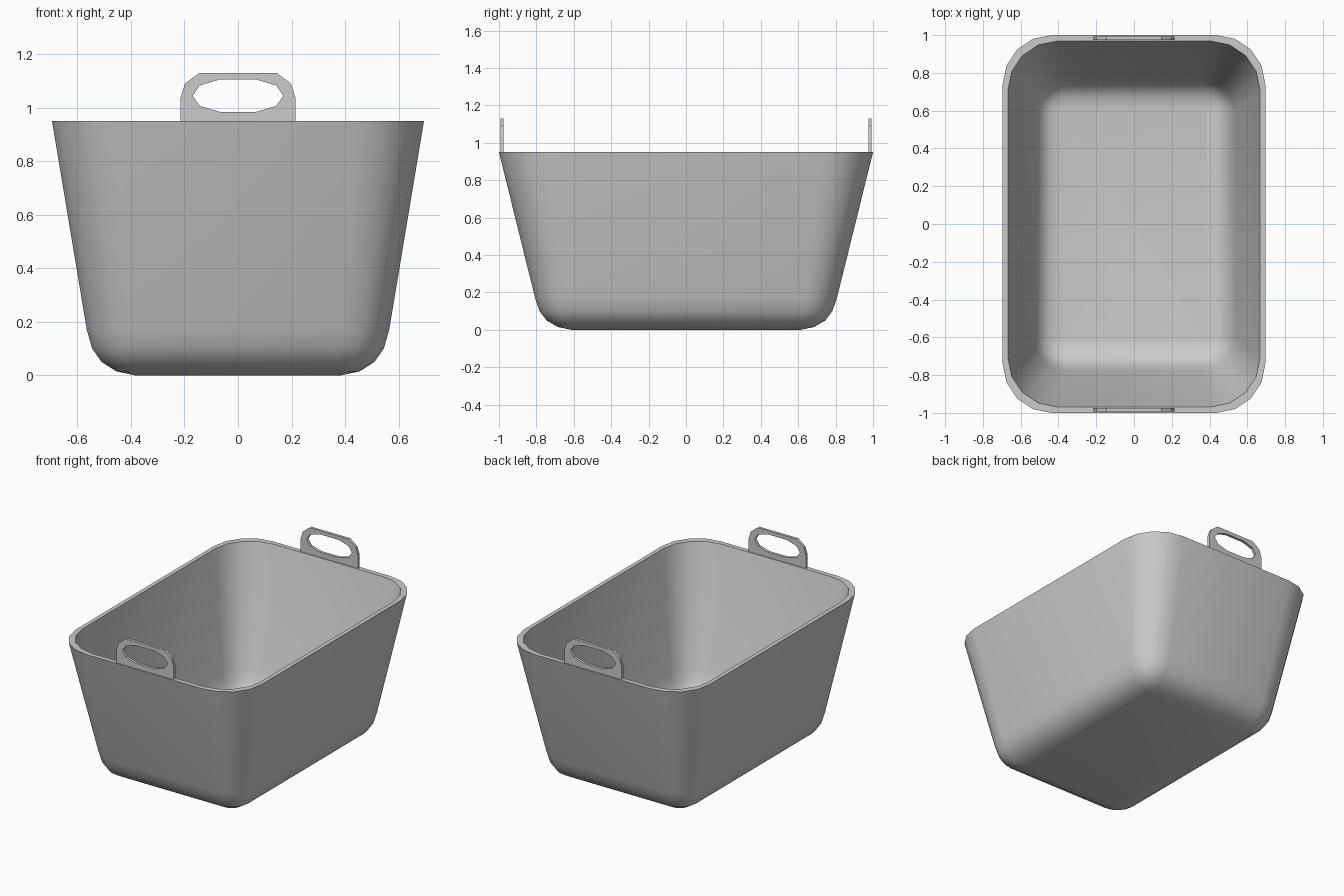
import bpy, bmesh, math

if "Cube" in bpy.data.objects:
    bpy.data.objects.remove(bpy.data.objects["Cube"])

SEG = 4  # segments per rounded corner


def ring(bm, z, hx, hy, r):
    """Rounded rectangle of vertices at height z."""
    verts = []
    for q, (sx, sy) in enumerate([(1, 1), (-1, 1), (-1, -1), (1, -1)]):
        for i in range(SEG + 1):
            a = math.pi / 2 * (q + i / SEG)
            verts.append(bm.verts.new((sx * (hx - r) + r * math.cos(a),
                                       sy * (hy - r) + r * math.sin(a), z)))
    return verts


# Basket: outer skin from the base up to the rim, then inner skin back down
profile = [  # z, half width, half length, corner radius
    (0.0, .385, .615, .01), (.015, .455, .685, .07), (.05, .51, .745, .125),
    (.10, .545, .783, .16), (.17, .565, .807, .18), (.95, .695, 1.0, .26),
    (.95, .667, .968, .26), (.175, .537, .776, .18), (.11, .515, .75, .15),
    (.066, .487, .72, .115), (.038, .445, .672, .07), (.03, .385, .615, .01),
]
bm = bmesh.new()
rings = [ring(bm, *p) for p in profile]
for a, b in zip(rings, rings[1:]):
    n = len(a)
    for i in range(n):
        j = (i + 1) % n
        bm.faces.new((a[i], a[j], b[j], b[i]))
bm.faces.new(rings[0])
bm.faces.new(rings[-1])
bmesh.ops.recalc_face_normals(bm, faces=bm.faces[:])
mesh = bpy.data.meshes.new("basket")
bm.to_mesh(mesh)
bm.free()
basket = bpy.data.objects.new("basket", mesh)
bpy.context.collection.objects.link(basket)


def select(ob):
    bpy.ops.object.select_all(action='DESELECT')
    ob.select_set(True)
    bpy.context.view_layer.objects.active = ob


select(basket)
bpy.ops.object.shade_smooth_by_angle(angle=math.radians(40))

# Handles: flat plate with an oval grip hole, one at each end
half_plate = [(.214, .945), (.214, 1.04), (.198, 1.09), (.145, 1.13)]
plate = half_plate + [(-x, z) for x, z in reversed(half_plate)]
quarter = [(.169, 0), (.143, .038), (.07, .06)]
top = quarter + [(-x, z) for x, z in reversed(quarter)]
hole = [(x, 1.045 + z) for x, z in top + [(x, -z) for x, z in reversed(top[1:-1])]]


def handle(name, y):
    cu = bpy.data.curves.new(name, 'CURVE')
    cu.dimensions = '2D'
    cu.fill_mode = 'BOTH'
    cu.extrude = .009
    for pts in (plate, hole):
        sp = cu.splines.new('POLY')
        sp.points.add(len(pts) - 1)
        for p, (x, z) in zip(sp.points, pts):
            p.co = (x, z, 0, 1)
        sp.use_cyclic_u = True
    ob = bpy.data.objects.new(name, cu)
    bpy.context.collection.objects.link(ob)
    ob.location.y = y
    ob.rotation_euler.x = math.pi / 2
    select(ob)
    bpy.ops.object.convert(target='MESH')
    bpy.ops.object.shade_smooth_by_angle(angle=math.radians(30))


handle("front_handle", -.984)
handle("back_handle", .984)
